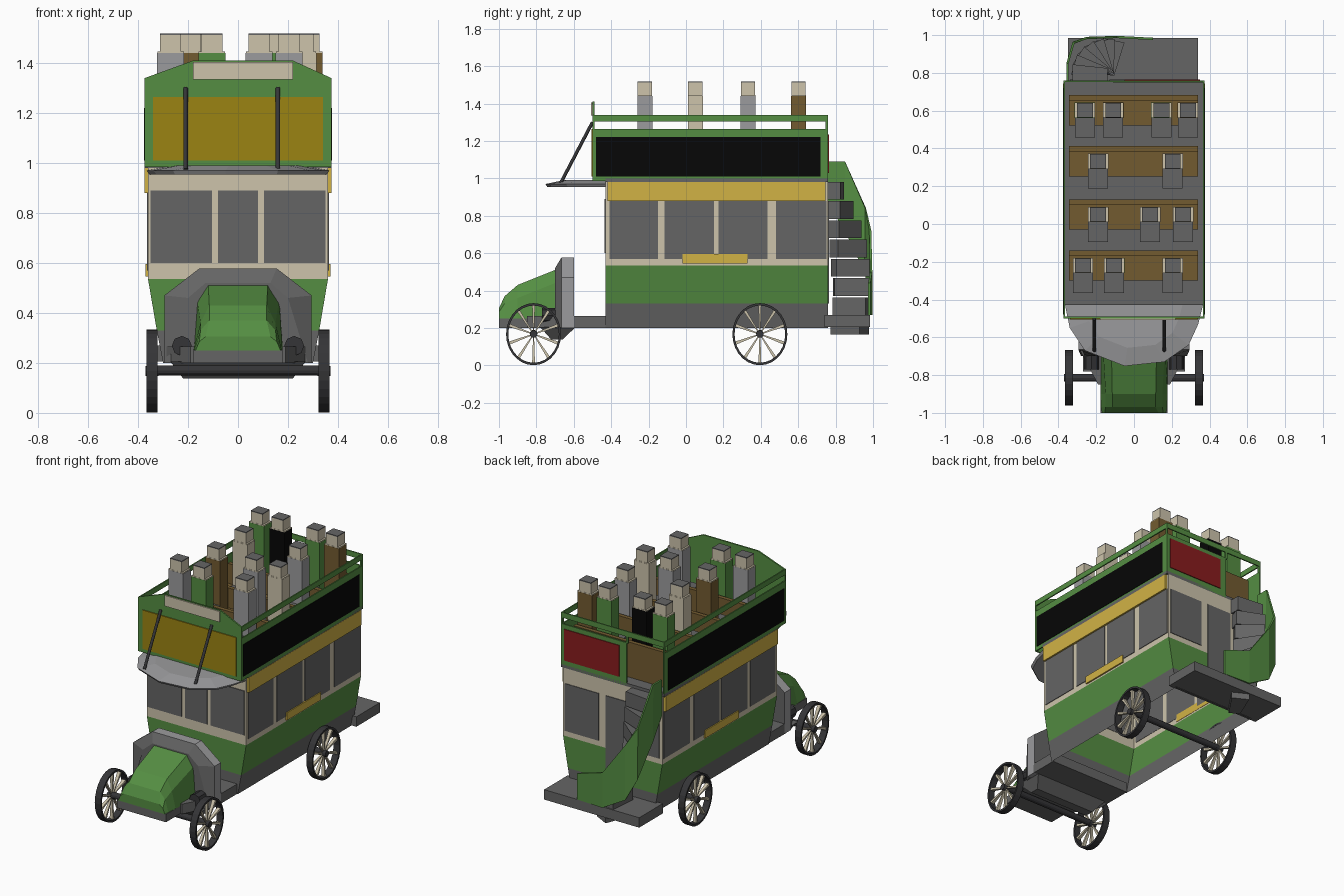
import bpy, bmesh, math
from mathutils import Vector

if "Cube" in bpy.data.objects:
    bpy.data.objects.remove(bpy.data.objects["Cube"])


def mat(name, r, g, b):
    m = bpy.data.materials.new(name)
    m.diffuse_color = (r, g, b, 1)
    m.use_nodes = True
    m.node_tree.nodes["Principled BSDF"].inputs["Base Color"].default_value = m.diffuse_color
    return m


GREEN = mat("leaf green", .09, .27, .055)
CREAM = mat("cream", .61, .55, .41)
GREY = mat("dark grey", .13, .13, .13)
LIGHT = mat("light grey", .33, .33, .34)
BLACK = mat("black", .002, .002, .002)
GOLD = mat("gold", .64, .45, .06)
OLIVE = mat("olive gold", .33, .23, .006)
RED = mat("red", .25, .012, .013)
BROWN = mat("brown", .17, .105, .03)
IRON = mat("iron", .035, .035, .038)


def make(name, pieces, mats, rule=None):
    """Object from (verts, faces) pieces; rule(face) picks the material index."""
    bm = bmesh.new()
    for verts, faces in pieces:
        vs = [bm.verts.new(v) for v in verts]
        for f in faces:
            bm.faces.new([vs[i] for i in f])
    bmesh.ops.recalc_face_normals(bm, faces=bm.faces)
    if rule:
        for f in bm.faces:
            f.material_index = rule(f)
    me = bpy.data.meshes.new(name)
    bm.to_mesh(me)
    bm.free()
    for m in (mats if isinstance(mats, list) else [mats]):
        me.materials.append(m)
    ob = bpy.data.objects.new(name, me)
    bpy.context.collection.objects.link(ob)
    return ob


def loft(rings, start=True, end=True, closed=False):
    n = len(rings[0])
    verts = [p for r in rings for p in r]
    faces = []
    for k in range(len(rings) if closed else len(rings) - 1):
        a, b = k * n, (k + 1) % len(rings) * n
        faces += [(a + i, a + (i + 1) % n, b + (i + 1) % n, b + i) for i in range(n)]
    if not closed:
        if start:
            faces.append(tuple(range(n)))
        if end:
            faces.append(tuple(range(len(verts) - n, len(verts))))
    return verts, faces


def rect(x0, x1, y0, y1, z):
    return [(x0, y0, z), (x1, y0, z), (x1, y1, z), (x0, y1, z)]


def block(x0, x1, y0, y1, z0, z1):
    return loft([rect(x0, x1, y0, y1, z0), rect(x0, x1, y0, y1, z1)])


def box(name, m, *d):
    return make(name, [block(*d)], m)


def tube(p0, p1, r, n=12):
    p0, p1 = Vector(p0), Vector(p1)
    q = (p1 - p0).to_track_quat('Z', 'Y')
    ring = [q @ Vector((r * math.cos(2 * math.pi * i / n), r * math.sin(2 * math.pi * i / n), 0)) for i in range(n)]
    return loft([[p + v for v in ring] for p in (p0, p1)])


def sides(x0, x1, *d):
    return [block(x0, x1, *d), block(-x1, -x0, *d)]


# Lower saloon: open-bottomed shell with tapered skirt
levels = [(.20, .30), (.33, .325), (.535, .36), (.98, .36)]
make("saloon_body", [loft([rect(-w, w, -.43, .76, z) for z, w in levels], start=False)],
     [GREY, GREEN, CREAM],
     lambda f: 0 if f.calc_center_median().z < .32 else 1 if f.calc_center_median().z < .5 else 2)

# Windows, door and trim boards
panes = []
for y0, y1 in [(-.41, -.15), (-.115, .15), (.175, .435), (.48, .75)]:
    panes += sides(.358, .364, y0, y1, .57, .88)
for x0, x1 in [(-.35, -.105), (-.08, .08), (.105, .35)]:
    panes.append(block(x0, x1, -.436, -.428, .60, .89))
for x0, x1 in [(-.34, -.18), (.1, .345)]:
    panes.append(block(x0, x1, .757, .764, .57, .88))
make("saloon_windows", panes, GREY)
box("rear_door", GREY, -.13, .05, .756, .765, .33, .88)
make("side_name_boards", sides(.358, .375, -.42, .745, .88, .98), GOLD)
make("side_plates", sides(.358, .37, -.02, .33, .545, .595), GOLD)

# Upper deck floor, walls and rails
box("upper_floor", GREY, -.374, .374, -.43, .76, .98, 1.0)
make("upper_side_walls", sides(.366, .374, -.5, .76, .985, 1.265), GREEN)
make("side_advert_panels", sides(.372, .377, -.48, .72, 1.01, 1.22), BLACK)
box("upper_rear_wall", GREEN, -.1, .372, .75, .76, .985, 1.265)
box("rear_advert_panel", RED, -.05, .35, .757, .765, 1.03, 1.235)
rails = sides(.366, .374, -.5, .76, 1.305, 1.34) + sides(.364, .374, .745, .76, 1.26, 1.34)
rails += [block(-.37, .37, .752, .76, 1.305, 1.34), block(-.11, -.095, .75, .76, 1.26, 1.31)]
make("upper_rails", rails, GREEN)

# Upper front board with sign panels
front = [(-.374, .985), (.374, .985), (.374, 1.34), (.22, 1.41), (-.18, 1.41), (-.374, 1.34)]
make("upper_front_board", [loft([[(x, y, z) for x, z in front] for y in (-.5, -.49)])], GREEN)
box("front_advert_panel", OLIVE, -.34, .34, -.506, -.498, 1.01, 1.265)
box("destination_sign", CREAM, -.18, .22, -.507, -.498, 1.335, 1.405)

# Driver canopy with two stays
plan = [(-.365, -.43), (-.34, -.55), (-.26, -.67), (-.05, -.752), (.16, -.73), (.29, -.64), (.34, -.53), (.365, -.43)]
canopy = [[(x * k, -.43 + (y + .43) * k, z) for x, y in plan]
          for k, z in [(.72, .962), (.97, .955), (1, .97), (.7, .99)]]
make("driver_canopy", [loft(canopy)], LIGHT)
make("canopy_stays", [tube((x, -.67, .975), (x, -.5, 1.3), .009) for x in (-.21, .16)], IRON)

# Bonnet: cross-sections run from the dash to the nose
sections = [(-.65, .18, .165, .46, .12, .53), (-.90, .178, .15, .36, .115, .43),
            (-.97, .175, .15, .33, .115, .37), (-1.0, .17, .155, .285, .13, .305)]
make("bonnet", [loft([[(-wb, y, .25), (-wm, y, zm), (-wt, y, zt), (wt, y, zt), (wm, y, zm), (wb, y, .25)]
                      for y, wb, wm, zm, wt, zt in sections])], GREEN)
box("bonnet_base", GREY, -.178, .178, -1.0, -.6, .2, .252)

# Dash cowl, footboard and front undertray
arch = [(-.295, .2), (-.295, .47), (-.155, .578), (.155, .578), (.295, .47), (.295, .2)]
inner = [(-.28, .2), (-.2, .46), (-.13, .52), (.13, .52), (.2, .46), (.28, .2)]
make("dash_cowl", [loft([[(x, -.6, z) for x, z in arch], [(x, -.665, z) for x, z in arch],
                         [(x, -.70, z) for x, z in inner]])], [LIGHT, GREY],
     lambda f: 1 if (abs(f.normal.y) > .8 or abs(f.normal.z) < .3 and f.calc_center_median().y < -.66) else 0)
box("driver_footboard", GREY, -.295, .295, -.61, -.42, .2, .265)
wedge = [(-.29, -.66), (-.19, -.85), (.19, -.85), (.29, -.66)]
make("front_side_valance", [loft([[(x, y, z) for x, y in wedge] for z in (.2, .265)])], GREY)
make("undertray", [loft([rect(-.22, .22, -.72, -.66, .138), rect(-.27, .27, -.78, -.59, .205)])], GREY)
make("headlamps", [tube((s * .225, -.77, .268), (s * .225, -.69, .268), .04, 8) for s in (-1, 1)], IRON)


# Wheels: slightly oval rims, tapered spokes, hubs and axles
def wheel(name, side, yc, zc=.167, ry=.147, rz=.166):
    xm = side * .344

    def pt(a, k, dx):
        return (xm + dx, yc + ry * k * math.cos(a), zc + rz * k * math.sin(a))
    seg = 28
    rim = [[pt(2 * math.pi * i / seg, k, dx) for k, dx in [(1, -.022), (1, .022), (.92, .022), (.92, -.022)]]
           for i in range(seg)]
    make(name + "_rim", [loft(rim, closed=True), tube((xm - .026, yc, zc), (xm + .026, yc, zc), .02)], IRON)
    spokes = []
    for i in range(10):
        a = 2 * math.pi * (i + .5) / 10
        spokes.append(loft([[pt(a - t, k, -d), pt(a + t, k, -d), pt(a + t, k, d), pt(a - t, k, d)]
                            for k, t, d in [(.1, .2, .006), (.94, .055, .012)]]))
    make(name + "_spokes", spokes, CREAM)


for label, yc in [("front", -.815), ("rear", .395)]:
    for side, word in [(-1, "left"), (1, "right")]:
        wheel(f"{label}_{word}_wheel", side, yc)
    make(label + "_axle", [tube((-.34, yc, .17), (.34, yc, .17), .02)], IRON)

# Rear platform and winding stair
box("rear_platform", GREY, -.35, .34, .74, .985, .205, .27)
steps = []
for i in range(8):
    a = math.radians(62 + 118 * i / 7)
    u, v = Vector((math.cos(a), math.sin(a), 0)), Vector((-math.sin(a), math.cos(a), 0))
    base = Vector((-.14, .79, .165 + .103 * i))
    quad = [base + u * r + v * t for r, t in [(0, -.035), (.185, -.055), (.185, .055), (0, .035)]]
    steps.append(loft([quad, [p + Vector((0, 0, .095)) for p in quad]]))
make("stair_steps", steps, GREY)
path = [(.1, .98, .27, .44), (-.09, .99, .27, .5), (-.25, .985, .36, .72), (-.32, .96, .5, .84),
        (-.352, .85, .72, 1.09), (-.352, .76, .86, 1.09)]
strip = [(x, y, lo) for x, y, lo, hi in path] + [(x, y, hi) for x, y, lo, hi in path]
stringer = make("stair_guard", [(strip, [(i, i + 1, i + 7, i + 6) for i in range(5)])], GREEN)
sol = stringer.modifiers.new("thickness", 'SOLIDIFY')
sol.thickness, sol.offset = .012, 0

# Benches and seated block passengers, row by row
rows = [(-.14, [(-.27, LIGHT), (-.105, GREEN), (.205, LIGHT)]),
        (.13, [(-.19, BROWN), (.085, LIGHT), (.26, CREAM)]),
        (.412, [(-.19, CREAM), (.205, LIGHT)]),
        (.682, [(-.26, GREEN), (-.11, BLACK), (.145, GREEN), (.285, BROWN)])]
for r, (yb, riders) in enumerate(rows):
    make(f"bench_{r}", [block(-.345, .34, yb - .16, yb - .02, 1.0, 1.1),
                        block(-.345, .34, yb - .027, yb, 1.0, 1.23)], BROWN)
    for i, (x, coat) in enumerate(riders):
        tag = f"passenger_{r}_{i}_"
        yc = yb - .08
        box(tag + "coat", coat, x - .054, x + .054, yc - .04, yc + .04, 1.1, 1.44)
        box(tag + "shoulders", CREAM, x - .053, x + .053, yc - .039, yc + .039, 1.44, 1.446)
        box(tag + "head", CREAM, x - .042, x + .042, yc - .038, yc + .038, 1.446, 1.513)
        box(tag + "cap", GREY, x - .042, x + .042, yc - .038, yc + .038, 1.513, 1.519)
        box(tag + "legs", GREY, x - .053, x + .053, yc - .145, yc - .04, 1.0, 1.15)
